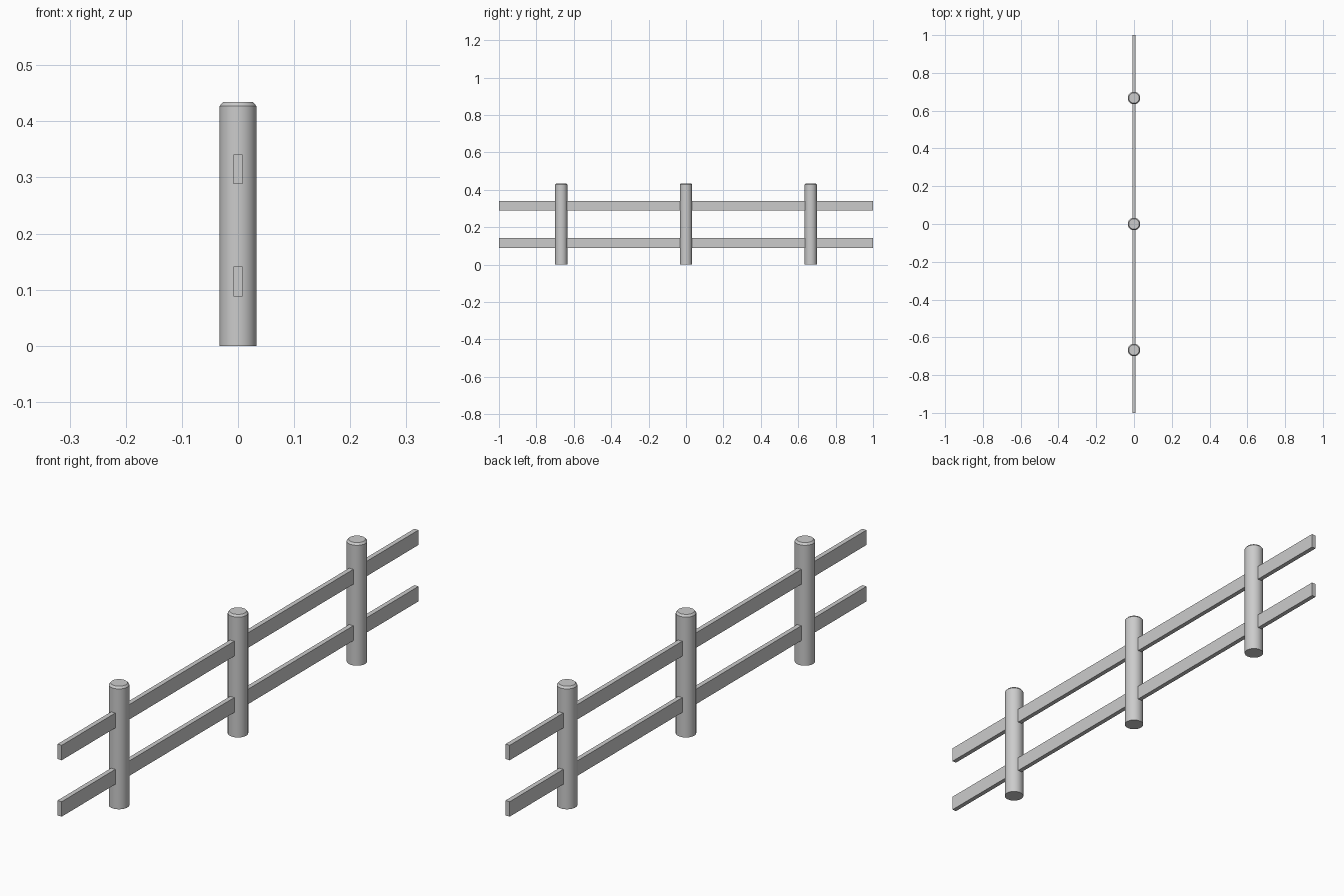
import bpy, bmesh
from mathutils import Matrix

if "Cube" in bpy.data.objects:
    bpy.data.objects.remove(bpy.data.objects["Cube"])

POST_R, TOP_R = 0.033, 0.027
POST_H, CHAMFER_Z = 0.434, 0.427


def finish(name, bm):
    bmesh.ops.recalc_face_normals(bm, faces=bm.faces)
    mesh = bpy.data.meshes.new(name)
    bm.to_mesh(mesh)
    bm.free()
    obj = bpy.data.objects.new(name, mesh)
    bpy.context.collection.objects.link(obj)
    return obj


def post(name, y):
    # Round post with a small chamfer around the top
    bm = bmesh.new()
    bmesh.ops.create_circle(bm, cap_ends=True, segments=48, radius=POST_R)
    base = bm.faces[:][0]
    shaft = bmesh.ops.extrude_face_region(bm, geom=[base], use_keep_orig=True)
    ring = [v for v in shaft["geom"] if isinstance(v, bmesh.types.BMVert)]
    bmesh.ops.translate(bm, verts=ring, vec=(0, 0, CHAMFER_Z))
    cap = [f for f in shaft["geom"] if isinstance(f, bmesh.types.BMFace)]
    top = bmesh.ops.extrude_face_region(bm, geom=cap)
    ring = [v for v in top["geom"] if isinstance(v, bmesh.types.BMVert)]
    s = TOP_R / POST_R
    bmesh.ops.scale(bm, verts=ring, vec=(s, s, 1))
    bmesh.ops.translate(bm, verts=ring, vec=(0, 0, POST_H - CHAMFER_Z))
    obj = finish(name, bm)
    obj.location.y = y
    bpy.ops.object.select_all(action='DESELECT')
    obj.select_set(True)
    bpy.context.view_layer.objects.active = obj
    bpy.ops.object.shade_smooth_by_angle(angle=0.5)


def rail(name, z):
    # Flat plank running through all the posts
    bm = bmesh.new()
    bmesh.ops.create_cube(bm, size=1, matrix=Matrix.Diagonal((0.0165, 2.0, 0.053, 1)))
    finish(name, bm).location.z = z


for name, y in (("post_front", -0.667), ("post_middle", 0), ("post_back", 0.667)):
    post(name, y)
for name, z in (("rail_lower", 0.1145), ("rail_upper", 0.3145)):
    rail(name, z)
